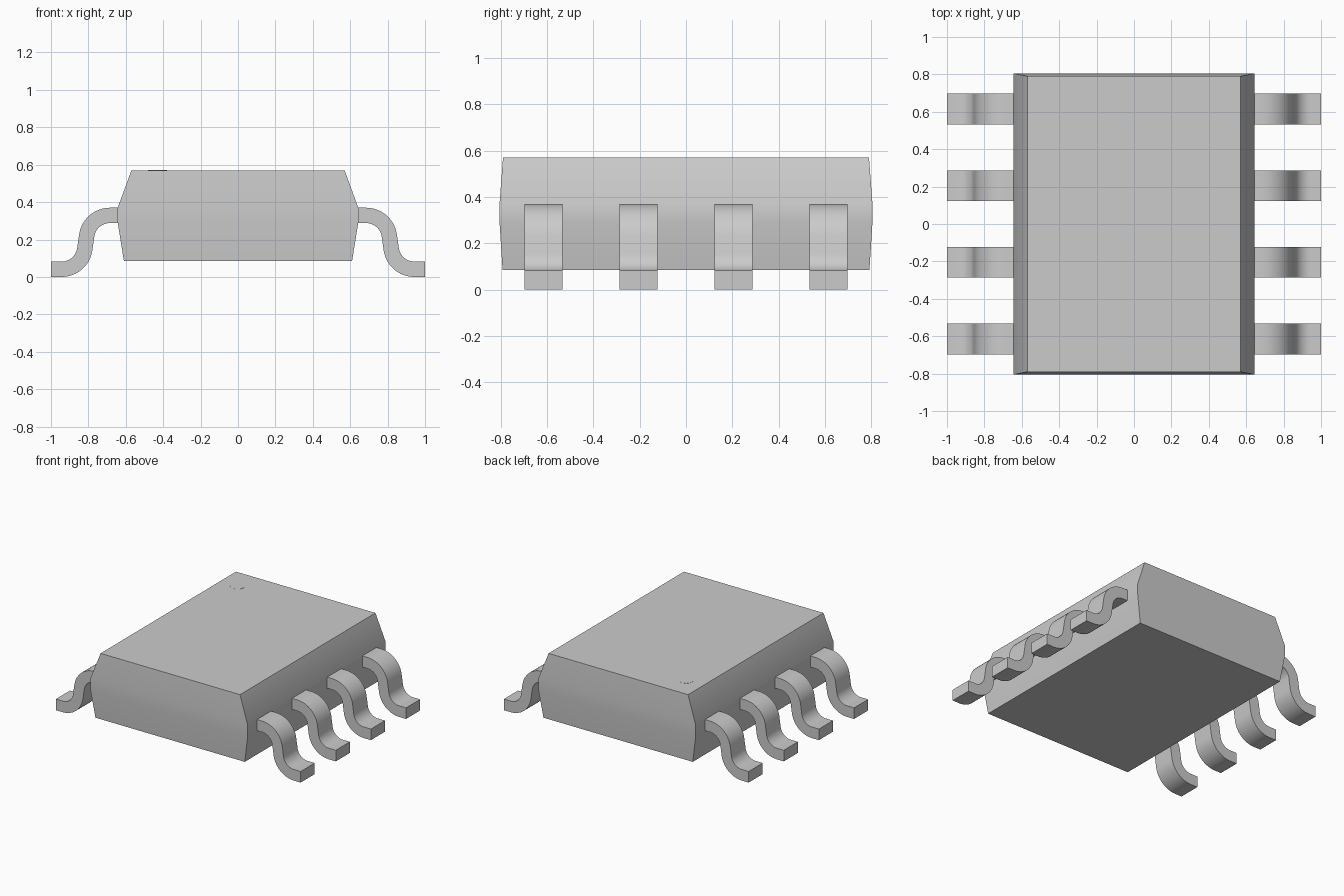
import bpy, bmesh
from math import sin, cos, radians
from mathutils import Vector

cube = bpy.data.objects.get("Cube")
if cube:
    bpy.data.objects.remove(cube, do_unlink=True)

grey = bpy.data.materials.new("plain grey")
grey.use_nodes = True
GREY = (0.6, 0.6, 0.6, 1)
grey.diffuse_color = GREY
grey.node_tree.nodes["Principled BSDF"].inputs["Base Color"].default_value = GREY


def finish(name, bm):
    """Turn a bmesh into a grey, angle-smoothed object."""
    bmesh.ops.recalc_face_normals(bm, faces=bm.faces)
    mesh = bpy.data.meshes.new(name)
    bm.to_mesh(mesh)
    bm.free()
    mesh.materials.append(grey)
    obj = bpy.data.objects.new(name, mesh)
    bpy.context.collection.objects.link(obj)
    bpy.ops.object.select_all(action='DESELECT')
    obj.select_set(True)
    bpy.context.view_layer.objects.active = obj
    bpy.ops.object.shade_smooth_by_angle(angle=radians(30))
    return obj


# Body: rectangular rings (half width, half depth, height) joined into a block
bm = bmesh.new()
rings = []
for hx, hy, z in ((0.61, 0.792, 0.085), (0.643, 0.805, 0.29),
                  (0.643, 0.805, 0.37), (0.57, 0.79, 0.57)):
    rings.append([bm.verts.new((sx * hx, sy * hy, z))
                  for sx, sy in ((-1, -1), (1, -1), (1, 1), (-1, 1))])
for low, high in zip(rings, rings[1:]):
    for i in range(4):
        j = (i + 1) % 4
        bm.faces.new((low[i], low[j], high[j], high[i]))
bm.faces.new(rings[0])
bm.faces.new(rings[-1])
finish("body", bm)

# Corner marker: a very thin disc on the top face
bm = bmesh.new()
bmesh.ops.create_cone(bm, cap_ends=True, segments=32, radius1=0.05,
                      radius2=0.05, depth=0.002)
bmesh.ops.translate(bm, verts=bm.verts, vec=(-0.43, 0.61, 0.57))
finish("corner_marker", bm)

# Lead outline: two opposite bends swept with constant thickness
BEND, HALF, TILT, STEPS = 0.125, 0.041, radians(80), 12
START, SHOULDER_Z, FOOT_Z = 0.685, 0.329, 0.041
END = 0.943


def arc(cx, cz, radius, sign):
    angles = [TILT * i / STEPS for i in range(STEPS + 1)]
    return [(cx + sign * radius * sin(a), cz + sign * radius * cos(a)) for a in angles]


def edge(offset):
    """One side of the lead, offset outward from its centre line."""
    upper = arc(START, SHOULDER_Z - BEND, BEND + offset, 1)
    lower = arc(END, FOOT_Z + BEND, BEND - offset, -1)
    return ([(0.62, SHOULDER_Z + offset)] + upper + lower[::-1]
            + [(1.0, FOOT_Z + offset)])


def add_lead(name, side, y):
    bm = bmesh.new()
    outline = edge(HALF) + edge(-HALF)[::-1]
    face = bm.faces.new([bm.verts.new((side * x, y - 0.082, z)) for x, z in outline])
    swept = bmesh.ops.extrude_face_region(bm, geom=[face])
    moved = [v for v in swept["geom"] if isinstance(v, bmesh.types.BMVert)]
    bmesh.ops.translate(bm, verts=moved, vec=Vector((0, 0.164, 0)))
    finish(name, bm)


for side, label in ((1, "left"), (-1, "right")):
    for n in range(4):
        add_lead(f"{label}_lead_{n + 1}", side, (n - 1.5) * 0.41)
